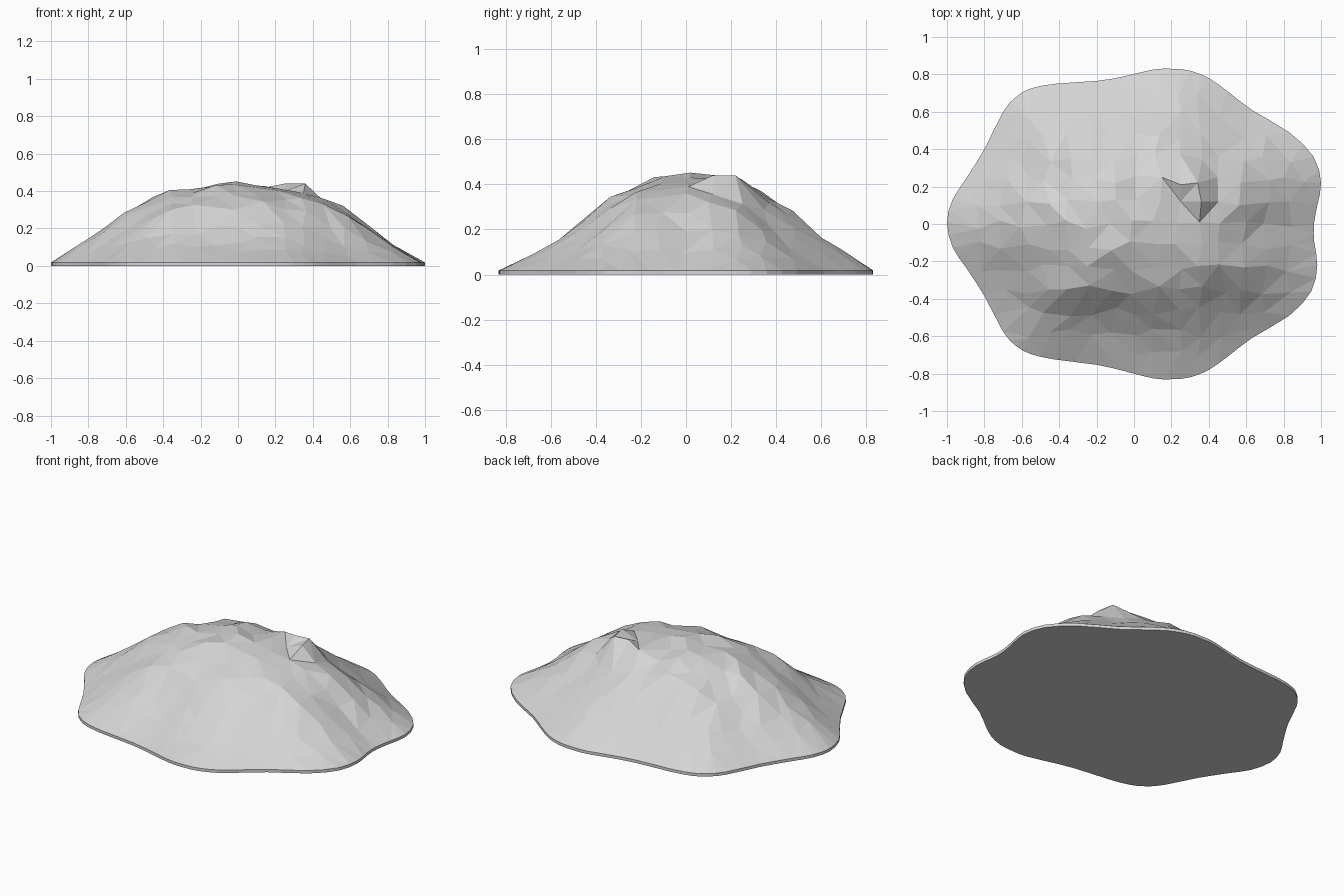
import bpy, bmesh, math, random
from mathutils import Vector, noise
from mathutils.geometry import delaunay_2d_cdt

random.seed(4)
if "Cube" in bpy.data.objects:
    bpy.data.objects.remove(bpy.data.objects["Cube"])

GREY = (0.66, 0.66, 0.66, 1)
stone = bpy.data.materials.new("light grey stone")
stone.use_nodes = True
stone.diffuse_color = GREY
stone.node_tree.nodes["Principled BSDF"].inputs["Base Color"].default_value = GREY

RIM = 0.018
STEP = 0.117

# Back half of the footprint, from the right tip round to the left side
half = [(-1, .01), (-.97, .13), (-.9, .24), (-.8, .4), (-.7, .6), (-.63, .68),
        (-.55, .725), (-.42, .75), (-.2, .765), (-.05, .79), (.1, .825), (.2, .83),
        (.3, .82), (.4, .78), (.5, .71), (.63, .61), (.83, .49), (.96, .36),
        (1, .22), (.98, .1), (.962, 0)]
# Height against the fraction of the way out to the rim
profile = [(0, .445), (.15, .43), (.3, .405), (.45, .355), (.55, .303), (.65, .228),
           (.75, .162), (.88, .083), (1, RIM)]
# Broken outcrops near the summit: corner points and the creases between them
crags = [Vector(c) for c in (
    (.15, .25, .42), (.25, .21, .44), (.34, .22, .44), (.25, .12, .4),
    (.36, .12, .44), (.35, .01, .39), (.45, .12, .355),
    (-.18, .12, .42), (-.1, .13, .44), (-.1, .22, .425))]
creases = [(0, 1), (0, 3), (1, 3), (1, 2), (2, 3), (3, 4), (2, 4), (3, 5),
           (4, 5), (5, 6), (4, 6), (2, 6), (7, 8), (7, 9), (8, 9)]


def front_point(x, y):
    """Mirror a footprint point to the front, where the tips are a little blunter."""
    return (x - 0.2 * max(0, x - 0.9), -y * (1 - 0.04 * min(1, max(0, -2 * x))))


def smooth_loop(points, cuts):
    """Closed Catmull-Rom curve through the points."""
    out, n = [], len(points)
    for i in range(n):
        a, b, c, d = (Vector(points[(i + k) % n]) for k in (-1, 0, 1, 2))
        for s in range(cuts):
            t = s / cuts
            out.append(b + (c - a) * t / 2 + (a * 2 - b * 5 + c * 4 - d) * t * t / 2
                       + (b * 3 - a - c * 3 + d) * t ** 3 / 2)
    return out


def interpolate(table, v):
    for (a, p), (b, q) in zip(table, table[1:]):
        if v <= b:
            return p + (q - p) * (v - a) / (b - a)
    return table[-1][1]


outline = smooth_loop(half + [front_point(*p) for p in half[-2:0:-1]], 2)
polar = sorted((math.atan2(p.y, p.x), p.length) for p in outline)
polar = [(polar[-1][0] - math.tau, polar[-1][1])] + polar + [(polar[0][0] + math.tau, polar[0][1])]


def outward(p):
    return p.length / interpolate(polar, math.atan2(p.y, p.x))


def height(p):
    for c in crags:
        if (c.xy - p).length < 1e-3:
            return c.z
    t = outward(p)
    if t > 0.99:
        return RIM
    # The front falls away sooner, the two ends stay fuller
    u = p.normalized()
    bend = u.y * u.y * (0.22 - 0.14 * u.y) - u.x * u.x * (0.16 - 0.04 * u.x)
    rough = 0.012 * noise.noise(Vector((p.x * 4, p.y * 4, 2))) + random.uniform(-0.016, 0.012)
    return interpolate(profile, t + bend * t * (1 - t)) + rough * min(1, 2.5 * (1 - t))


# Jittered grid of points inside the footprint, leaving room for the outcrops
points = outline + [c.xy for c in crags]
for i in range(-9, 10):
    for j in range(-9, 10):
        p = Vector((i * STEP + random.uniform(-.025, .025), j * STEP + random.uniform(-.025, .025)))
        if outward(p) < 0.94 and all((c.xy - p).length > 0.07 for c in crags):
            points.append(p)
count = len(outline)
edges = [(i, (i + 1) % count) for i in range(count)]
edges += [(count + a, count + b) for a, b in creases]
flat, _, tris, *_ = delaunay_2d_cdt(points, edges, [], 1, 1e-5)

# Faceted mound
bm = bmesh.new()
verts = [bm.verts.new((p.x, p.y, height(p))) for p in flat]
for tri in tris:
    bm.faces.new([verts[i] for i in tri])
bmesh.ops.delete(bm, geom=[v for v in bm.verts if not v.link_faces], context="VERTS")

# Thin upright rim and flat underside
rim = [e for e in bm.edges if e.is_boundary]
grown = bmesh.ops.extrude_edge_only(bm, edges=rim)["geom"]
for v in grown:
    if isinstance(v, bmesh.types.BMVert):
        v.co.z = 0
bmesh.ops.edgeloop_fill(bm, edges=[e for e in grown if isinstance(e, bmesh.types.BMEdge)
                                   and all(v.co.z == 0 for v in e.verts)])
bmesh.ops.recalc_face_normals(bm, faces=bm.faces)

mesh = bpy.data.meshes.new("rock_mound")
bm.to_mesh(mesh)
bm.free()
mesh.materials.append(stone)
bpy.context.collection.objects.link(bpy.data.objects.new("rock_mound", mesh))
